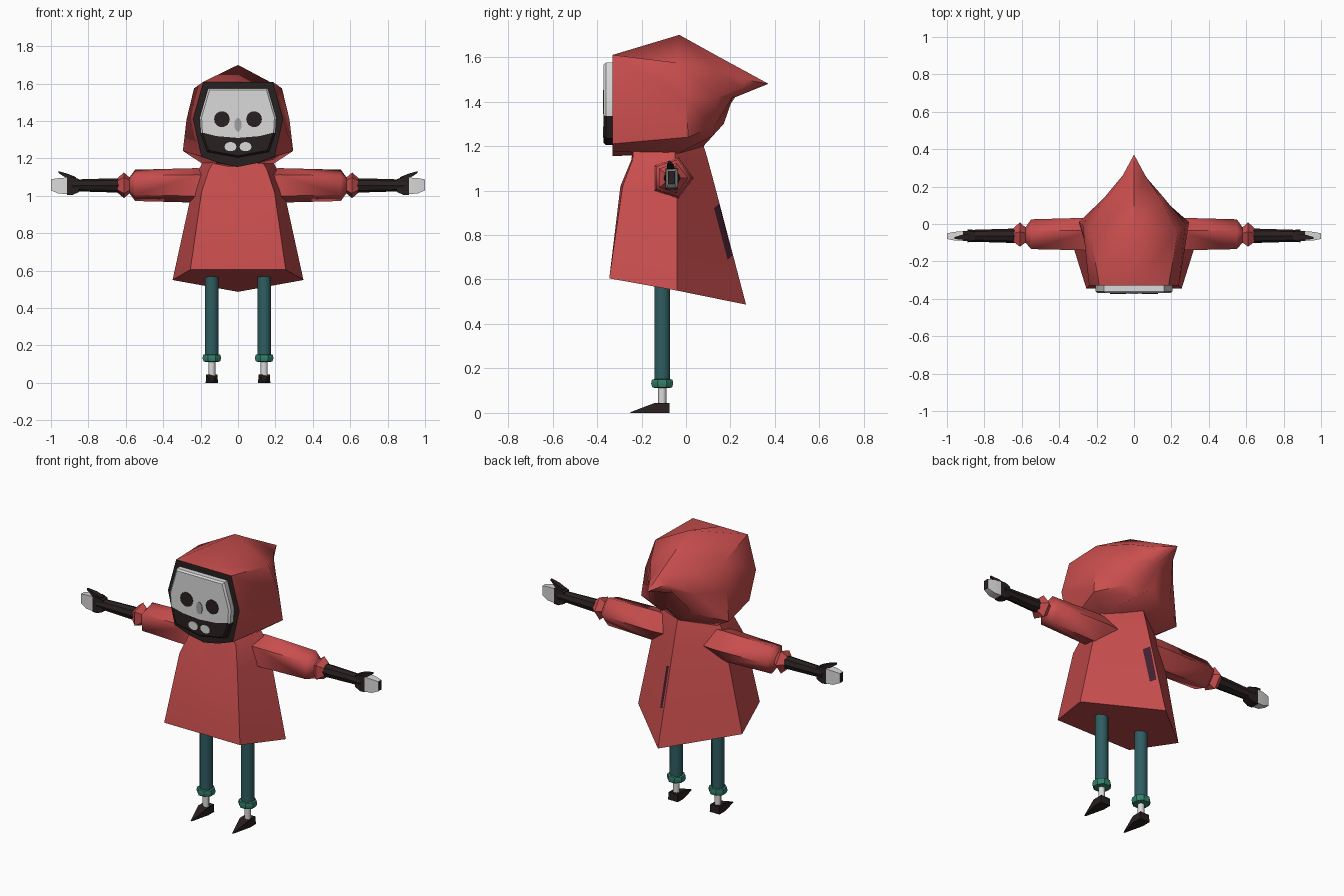
import bpy, bmesh, math
from mathutils import Vector
from mathutils.bvhtree import BVHTree

if "Cube" in bpy.data.objects:
    bpy.data.objects.remove(bpy.data.objects["Cube"])


def material(name, rgb):
    m = bpy.data.materials.new(name)
    m.diffuse_color = (*rgb, 1)
    m.use_nodes = True
    m.node_tree.nodes["Principled BSDF"].inputs["Base Color"].default_value = m.diffuse_color
    return m


RED = material("red cloth", (0.58, 0.075, 0.075))
BLACK = material("soft black", (0.022, 0.014, 0.014))
WHITE = material("bone white", (0.70, 0.70, 0.70))
GREY = material("nose grey", (0.36, 0.36, 0.37))
TEAL = material("teal trousers", (0.028, 0.11, 0.12))
GREEN = material("green cuff", (0.035, 0.22, 0.15))
PLUM = material("plum patch", (0.055, 0.014, 0.03))


def finish(name, bm, mats, angle=40):
    bmesh.ops.remove_doubles(bm, verts=bm.verts, dist=0.0005)
    bmesh.ops.recalc_face_normals(bm, faces=bm.faces)
    me = bpy.data.meshes.new(name)
    bm.to_mesh(me)
    bm.free()
    ob = bpy.data.objects.new(name, me)
    bpy.context.collection.objects.link(ob)
    for m in mats:
        me.materials.append(m)
    if angle:
        bpy.ops.object.select_all(action='DESELECT')
        ob.select_set(True)
        bpy.context.view_layer.objects.active = ob
        bpy.ops.object.shade_smooth_by_angle(angle=math.radians(angle))
    return ob


def loft(name, rings, mats, angle=40, start_mat=0, end_mat=0):
    """Skin a list of closed rings and cap both ends."""
    bm = bmesh.new()
    vs = [[bm.verts.new(p) for p in r] for r in rings]
    n = len(vs[0])
    for a, b in zip(vs, vs[1:]):
        for i in range(n):
            j = (i + 1) % n
            bm.faces.new((a[i], a[j], b[j], b[i]))
    bm.faces.new(vs[0]).material_index = start_mat
    bm.faces.new(vs[-1]).material_index = end_mat
    return finish(name, bm, mats, angle)


def full(half):
    """Complete a half ring by mirroring every point off the centre line."""
    return list(half) + [(-x, y, z) for x, y, z in reversed(half) if x > 1e-6]


def tube(name, axis, stations, centre, sides, mat, angle=40, turn=0.0):
    """Stations are (position, radius) along the x or z axis."""
    rings = []
    for t, r in stations:
        ring = []
        for i in range(sides):
            a = turn + 2 * math.pi * i / sides
            c, s = r * math.cos(a), r * math.sin(a)
            ring.append((t, centre[0] + c, centre[1] + s) if axis == 'x'
                        else (centre[0] + c, centre[1] + s, t))
        rings.append(ring)
    return loft(name, rings, [mat], angle)


def disc(name, x, z, rx, rz, mat, y=-0.374):
    bm = bmesh.new()
    n = 14
    vs = [bm.verts.new((x + rx * math.cos(2 * math.pi * i / n), y,
                        z + rz * math.sin(2 * math.pi * i / n))) for i in range(n)]
    f = bm.faces.new(vs)
    back = bmesh.ops.extrude_face_region(bm, geom=[f])
    bmesh.ops.translate(bm, vec=(0, 0.006, 0),
                        verts=[g for g in back['geom'] if isinstance(g, bmesh.types.BMVert)])
    return finish(name, bm, [mat], 0)


# Hood: dark opening at the front, pointed tip at the back
front = [(0, -.33, 1.61), (.185, -.33, 1.61), (.24, -.33, 1.41),
         (.195, -.33, 1.21), (.1, -.33, 1.175), (0, -.33, 1.155)]
middle = [(0, -.03, 1.70), (.235, -.04, 1.575), (.275, 0, 1.41),
          (.295, .01, 1.24), (.18, -.04, 1.165), (0, .07, 1.19)]
back = [(0, .15, 1.60), (.14, .14, 1.54), (.16, .14, 1.42),
        (.15, .13, 1.29), (.08, .12, 1.245), (0, .17, 1.30)]
neck = [(0, .27, 1.535), (.06, .26, 1.50), (.065, .25, 1.46),
        (.06, .215, 1.43), (.03, .21, 1.42), (0, .21, 1.415)]
tip = [(x * .01, .37 + i * .0001, 1.48) for i, (x, _, _) in enumerate(neck)]
loft("hood", [full(r) for r in (front, middle, back, neck, tip)],
     [RED, BLACK], 48, start_mat=1)


# Mask: white upper face and dark jaw
def mask_part(name, half, mat):
    rings = []
    for y, k in ((-.325, 1.0), (-.36, 1.0), (-.37, .95)):
        rings.append(full([(x * k, y, 1.40 + (z - 1.40) * k) for x, z in half]))
    loft(name, rings, [mat], 30)


seam = [(.2, 1.335), (.12, 1.315), (0, 1.305)]
mask_part("upper_face", [(0, 1.575), (.16, 1.575), (.205, 1.42)] + seam, WHITE)
mask_part("jaw", seam[::-1] + [(.165, 1.235), (0, 1.205)], BLACK)
for s, side in ((1, "left"), (-1, "right")):
    disc(side + "_eye", s * .086, 1.41, .042, .043, BLACK)
    disc(side + "_tooth", s * .04, 1.263, .032, .025, WHITE)
disc("nose", 0, 1.38, .02, .036, GREY)

# Coat: flares down to a slanted hem with a point at the back
coat_rows = [
    [(0, -.24, 1.20), (.12, -.235, 1.20), (.17, -.05, 1.21), (0, .075, 1.215)],
    [(0, -.245, 1.14), (.155, -.24, 1.14), (.205, -.05, 1.15), (0, .095, 1.15)],
    [(0, -.295, 1.02), (.195, -.285, 1.02), (.245, -.04, 1.03), (0, .13, 1.02)],
    [(0, -.345, .605), (.255, -.345, .605), (.35, -.04, .55), (0, .27, .487)],
]
coat = loft("coat", [full(r) for r in coat_rows], [RED], 50)

# Patch on the back of the coat, laid onto the cloth
tree = BVHTree.FromPolygons([v.co.copy() for v in coat.data.vertices],
                            [p.vertices[:] for p in coat.data.polygons])
outline = [(.145, .94), (.10, .90), (.055, .865), (.035, .81), (.05, .75),
           (.09, .705), (.14, .68), (.18, .685), (.203, .705), (.19, .76),
           (.175, .82), (.16, .88)]
bm = bmesh.new()
grid = []
for k in (.02, .35, .7, 1):
    row = []
    for y, z in outline:
        y, z = .12 + (y - .12) * k, .80 + (z - .80) * k
        hit, nrm, _, _ = tree.ray_cast(Vector((1, y, z)), Vector((-1, 0, 0)))
        p = hit + Vector((.6, .8, .2)) * .005 if hit else Vector((0, y + .004, z))
        row.append(bm.verts.new(p))
    grid.append(row)
for a, b in zip(grid, grid[1:]):
    for i in range(len(a)):
        j = (i + 1) % len(a)
        bm.faces.new((a[i], b[i], b[j], a[j]))
bm.faces.new(grid[0])
finish("back_patch", bm, [PLUM])

ARM = (-.063, 1.056)
for s, side in ((1, "left"), (-1, "right")):
    # Sleeve with a pinched, flared cuff
    tube(side + "_sleeve", 'x',
         [(s * t, r) for t, r in ((.13, .09), (.22, .097), (.55, .088), (.58, .045),
                                  (.61, .072), (.645, .04), (.64, .02))],
         ARM, 5, RED, 50)
    # Dark forearm and glove
    tube(side + "_forearm", 'x',
         [(s * t, r) for t, r in ((.60, .038), (.66, .038), (.86, .032), (.89, .035))],
         ARM, 8, BLACK)

    def block(x, y0, y1, z0, z1):
        return [(s * x, y0, z0), (s * x, y1, z0), (s * x, y1, z1), (s * x, y0, z1)]

    loft(side + "_palm", [block(.85, -.088, -.04, 1.02, 1.09),
                          block(.885, -.092, -.036, 1.005, 1.10),
                          block(.915, -.09, -.038, 1.005, 1.10)], [BLACK], 30)
    loft(side + "_fingers", [block(.91, -.09, -.038, 1.01, 1.098),
                             block(.96, -.088, -.042, 1.012, 1.095),
                             block(1.0, -.08, -.05, 1.03, 1.088)],
         [WHITE, BLACK], 30, end_mat=1)
    loft(side + "_thumb", [block(.865, -.08, -.05, 1.07, 1.10),
                           block(.91, -.085, -.055, 1.09, 1.118),
                           block(.96, -.08, -.07, 1.122, 1.132)], [BLACK], 30)

    # Leg, rolled cuff and ankle
    c = (s * .14, -.107)
    tube(side + "_leg", 'z', [(.13, .038), (.62, .038)], c, 8, TEAL, 50, math.pi / 8)
    tube(side + "_trouser_cuff", 'z',
         [(.112, .035), (.115, .048), (.132, .054), (.15, .05), (.152, .036)],
         c, 8, GREEN, 30, math.pi / 8)
    tube(side + "_ankle", 'z', [(.03, .019), (.125, .019)], c, 8, WHITE, 50)

    # Pointed shoe
    x = c[0]
    sole = [(x - .033, -.075, 0), (x + .033, -.075, 0), (x + .033, -.13, 0),
            (x + .004, -.25, 0), (x - .004, -.25, 0), (x - .033, -.13, 0)]
    top = [(x - .03, -.075, .045), (x + .03, -.075, .045), (x + .03, -.14, .045),
           (x + .004, -.248, .004), (x - .004, -.248, .004), (x - .03, -.14, .045)]
    loft(side + "_shoe", [sole, top], [BLACK], 25)
